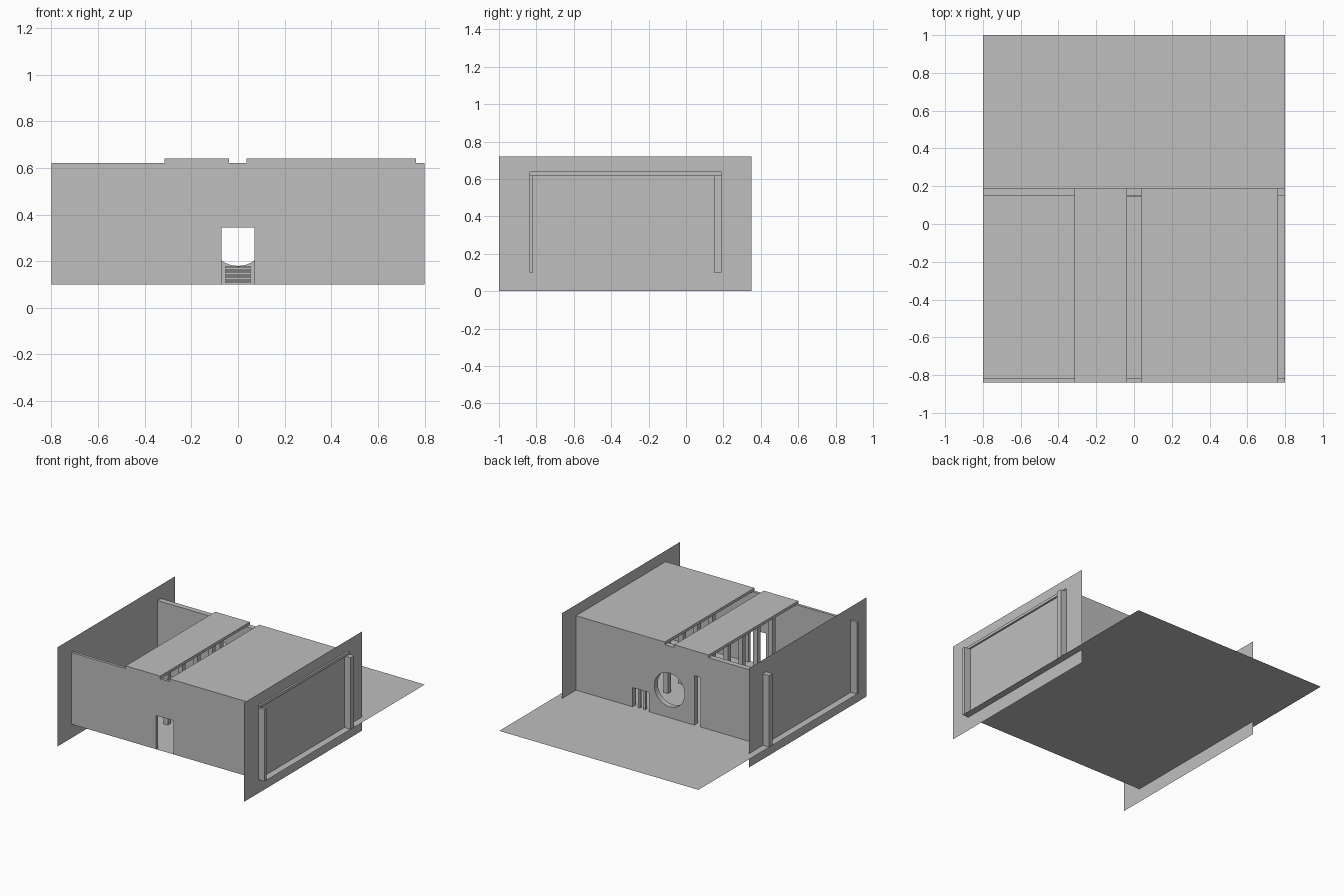
import bpy
import math

cube = bpy.data.objects.get("Cube")
if cube:
    bpy.data.objects.remove(cube, do_unlink=True)

GREY = (0.52, 0.52, 0.52, 1.0)
mat = bpy.data.materials.new("plain_grey")
mat.use_nodes = True
mat.diffuse_color = GREY
mat.node_tree.nodes["Principled BSDF"].inputs["Base Color"].default_value = GREY

FLOOR, EAVES, ROOF = 0.1, 0.62, 0.64
FRONT, BACK = -0.838, 0.19
WALL_IN = 0.15


def finish(name):
    obj = bpy.context.object
    obj.name = name
    bpy.ops.object.transform_apply(location=False, rotation=True, scale=True)
    obj.data.materials.append(mat)
    return obj


def box(name, x, y, z):
    """Box from its lower and upper limit on each axis."""
    centre = [(a + b) / 2 for a, b in (x, y, z)]
    bpy.ops.mesh.primitive_cube_add(size=1, location=centre)
    bpy.context.object.scale = [b - a for a, b in (x, y, z)]
    return finish(name)


def sheet(name, centre, size, rotation=(0, 0, 0)):
    """Flat sheet without thickness."""
    bpy.ops.mesh.primitive_plane_add(size=1, location=centre, rotation=rotation)
    bpy.context.object.scale = (size[0], size[1], 1)
    return finish(name)


def cut(wall, cutter):
    """Cut an opening and drop the cutter."""
    mod = wall.modifiers.new("opening", 'BOOLEAN')
    mod.operation = 'DIFFERENCE'
    mod.solver = 'EXACT'
    mod.object = cutter
    graph = bpy.context.evaluated_depsgraph_get()
    mesh = bpy.data.meshes.new_from_object(wall.evaluated_get(graph))
    wall.modifiers.clear()
    wall.data = mesh
    bpy.data.objects.remove(cutter, do_unlink=True)


# Ground sheet and the two side sheets
sheet("floor", (0, (1 + FRONT) / 2, FLOOR), (1.6, 1 - FRONT))
for side, x in (("left", 0.75), ("right", -0.75)):
    sheet(side + "_side", (x, -0.325, 0.36), (0.72, 1.35), (0, math.pi / 2, 0))

# Front wall with doorway
front = box("front_wall", (-0.8, 0.8), (FRONT, -0.818), (FLOOR, EAVES))
cut(front, box("cutter", (-0.07, 0.07), (-0.9, -0.7), (0, 0.345)))

# Back wall with round window, narrow door and low barred window
back = box("back_wall", (-0.8, 0.8), (WALL_IN, BACK), (FLOOR, EAVES))
bpy.ops.mesh.primitive_cylinder_add(vertices=48, radius=0.122, depth=0.2,
                                    location=(0, 0.17, 0.302),
                                    rotation=(math.pi / 2, 0, 0))
cut(back, finish("cutter"))
cut(back, box("cutter", (-0.25, -0.2), (0.1, 0.25), (0, 0.46)))
cut(back, box("cutter", (0.166, 0.295), (0.1, 0.25), (0, 0.24)))
for x in (0.209, 0.252):
    box("window_bar", (x - 0.008, x + 0.008), (0.16, 0.18), (FLOOR, 0.24))

# Slatted vent on the inside of the back wall
for i in range(7):
    z = 0.106 + i * 0.0107
    box("vent_slat", (-0.055, 0.055), (WALL_IN - 0.008, WALL_IN), (z, z + 0.007))

# Roof slabs
box("roof_slab_narrow", (-0.315, -0.038), (FRONT, BACK), (EAVES, ROOF))
box("roof_slab_wide", (0.037, 0.763), (FRONT, BACK), (EAVES, ROOF))

# Two rows of inner posts
for x in (-0.24, 0.24):
    for i in range(5):
        y = -0.64 + i * 0.17
        box("post", (x - 0.0175, x + 0.0175), (y - 0.0175, y + 0.0175), (FLOOR, EAVES))
